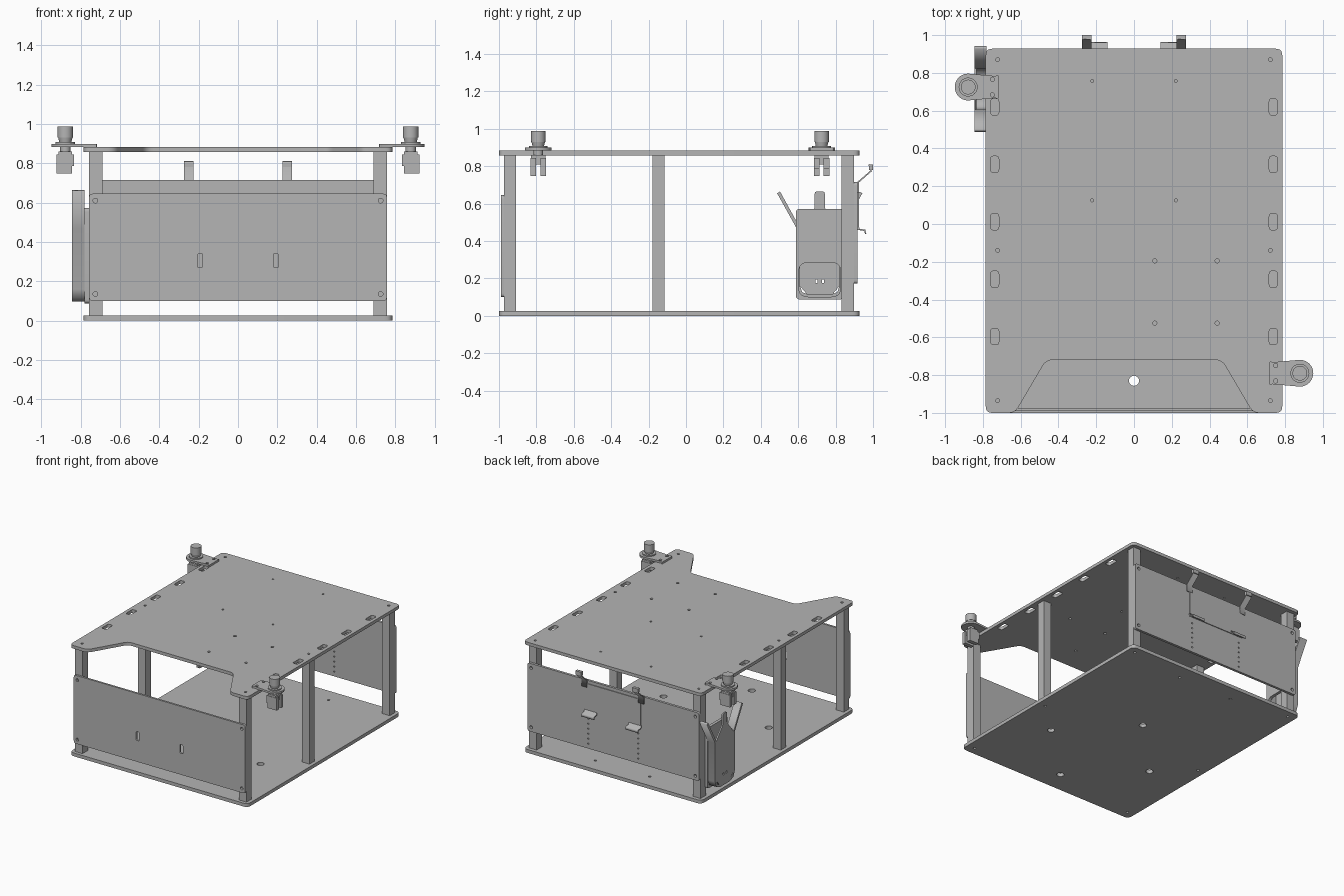
import bpy, bmesh, math
from mathutils import Matrix, Vector

cube = bpy.data.objects.get("Cube")
if cube:
    bpy.data.objects.remove(cube, do_unlink=True)

# One plain grey for every part
GREY = (0.46, 0.46, 0.46, 1)
mat = bpy.data.materials.new("plain grey")
mat.use_nodes = True
mat.diffuse_color = GREY
mat.node_tree.nodes["Principled BSDF"].inputs["Base Color"].default_value = GREY

# Drawing planes: two in-plane directions, and the index of the depth axis
X, Y, Z = Vector((1, 0, 0)), Vector((0, 1, 0)), Vector((0, 0, 1))
PLANES = {"XY": (X, Y, 2), "XZ": (X, Z, 1), "YZ": (Y, Z, 0)}


def add_mesh(name, bm):
    bmesh.ops.remove_doubles(bm, verts=bm.verts, dist=1e-5)
    bmesh.ops.recalc_face_normals(bm, faces=bm.faces)
    mesh = bpy.data.meshes.new(name)
    bm.to_mesh(mesh)
    bm.free()
    mesh.materials.append(mat)
    ob = bpy.data.objects.new(name, mesh)
    bpy.context.collection.objects.link(ob)
    return ob


def box(name, x, y, z):
    bm = bmesh.new()
    bmesh.ops.create_cube(bm, size=1)
    for v in bm.verts:
        v.co = [(r[0] + r[1]) / 2 + c * (r[1] - r[0]) for r, c in zip((x, y, z), v.co)]
    return add_mesh(name, bm)


def lathe(name, x, y, steps):
    """Stack of (radius below, radius above, z below, z above)."""
    bm = bmesh.new()
    for r1, r2, z1, z2 in steps:
        bmesh.ops.create_cone(bm, cap_ends=True, segments=32, radius1=r1, radius2=r2, depth=z2 - z1,
                              matrix=Matrix.Translation((x, y, (z1 + z2) / 2)))
    ob = add_mesh(name, bm)
    bpy.ops.object.select_all(action="DESELECT")
    ob.select_set(True)
    bpy.context.view_layer.objects.active = ob
    bpy.ops.object.shade_smooth_by_angle(angle=math.radians(30))


def rounded(points, radius, steps=5):
    """Polygon with every corner eased by a small curve."""
    out = []
    pts = [Vector(p) for p in points]
    for i, p in enumerate(pts):
        a = p + (pts[i - 1] - p).normalized() * radius
        b = p + (pts[(i + 1) % len(pts)] - p).normalized() * radius
        for k in range(steps + 1):
            t = k / steps
            out.append(a * (1 - t) ** 2 + p * 2 * t * (1 - t) + b * t * t)
    return out


def rect(u0, u1, v0, v1, radius=0.0):
    pts = [(u0, v0), (u1, v0), (u1, v1), (u0, v1)]
    return rounded(pts, radius) if radius else pts


def circle(u, v, r, n=16):
    return [(u + r * math.cos(k * math.tau / n), v + r * math.sin(k * math.tau / n)) for k in range(n)]


def slot(u, v, w, h):
    return rect(u - w / 2, u + w / 2, v - h / 2, v + h / 2, w * 0.35)


def ribbon(path, t):
    """Outline of a bent sheet of thickness t along a path."""
    pts = [Vector(p) for p in path]
    left, right = [], []
    for i, p in enumerate(pts):
        d = (pts[min(i + 1, len(pts) - 1)] - pts[max(i - 1, 0)]).normalized()
        n = Vector((-d.y, d.x)) * t / 2
        left.append(p + n)
        right.append(p - n)
    return left + right[::-1]


def sheet(name, plane, outline, lo, hi, holes=()):
    """Flat outline with holes, extruded from lo to hi along the depth axis."""
    u, v, axis = PLANES[plane]
    curve = bpy.data.curves.new(name, "CURVE")
    curve.dimensions = "2D"
    curve.fill_mode = "BOTH"
    curve.extrude = (hi - lo) / 2
    for loop in [outline, *holes]:
        sp = curve.splines.new("POLY")
        sp.points.add(len(loop) - 1)
        for pt, co in zip(sp.points, loop):
            pt.co = (co[0], co[1], 0, 1)
        sp.use_cyclic_u = True
    tmp = bpy.data.objects.new(name + "_outline", curve)
    bpy.context.collection.objects.link(tmp)
    deps = bpy.context.evaluated_depsgraph_get()
    mesh = bpy.data.meshes.new_from_object(tmp.evaluated_get(deps))
    bm = bmesh.new()
    bm.from_mesh(mesh)
    bpy.data.objects.remove(tmp, do_unlink=True)
    bpy.data.meshes.remove(mesh)
    m = Matrix((u, v, u.cross(v))).transposed().to_4x4()
    m.translation[axis] = (lo + hi) / 2
    bm.transform(m)
    return add_mesh(name, bm)


SIDES = (-1, 1)
W, FRONT, BACK = 0.785, -1.0, 0.928
screws = [circle(s * 0.722, y, 0.01) for s in SIDES for y in (-0.935, -0.14, 0.87)]

# Base plate
floor_holes = [circle(x, y, 0.027) for x, y in ((0, -0.83), (-0.465, -0.38), (0.465, -0.38), (0, 0.1))]
floor_holes += [circle(s * 0.24, 0.8, 0.01) for s in SIDES]
sheet("base_plate", "XY", rect(-W, W, FRONT, BACK, 0.04), 0, 0.027, screws + floor_holes)

# Top plate with a tapered notch at the front
outline = [(-W, FRONT), (-0.63, FRONT), (-0.465, -0.72), (0.465, -0.72),
           (0.63, FRONT), (W, FRONT), (W, BACK), (-W, BACK)]
slots = [slot(s * 0.737, 0.62 - 0.304 * k, 0.042, 0.086) for s in SIDES for k in range(5)]
pins = [circle(s * 0.222, y, 0.008) for s in SIDES for y in (0.125, 0.757)]
mounts = [circle(x, y, 0.011) for x in (0.11, 0.44) for y in (-0.195, -0.525)]
sheet("top_plate", "XY", rounded(outline, 0.035), 0.858, 0.883, screws + slots + pins + mounts)

# Six posts
for s, side in zip(SIDES, ("right", "left")):
    for place, y in (("front", -0.941), ("middle", -0.147), ("rear", 0.865)):
        box(f"{place}_{side}_post", sorted((s * 0.69, s * 0.757)), (y - 0.033, y + 0.033), (0.027, 0.858))


# Front and rear panels
def corner_holes(z0, z1):
    return [circle(s * 0.725, z, 0.012) for s in SIDES for z in (z0 + 0.035, z1 - 0.035)]


sheet("front_panel", "XZ", rect(-0.757, 0.757, 0.1, 0.645, 0.02), -0.99, -0.974,
      corner_holes(0.1, 0.645) + [slot(s * 0.193, 0.305, 0.027, 0.07) for s in SIDES])
dots = [circle(s * 0.22, 0.21 + 0.04 * k, 0.006, 8) for s in SIDES for k in range(6)]
sheet("rear_panel", "XZ", rect(-0.757, 0.757, 0.172, 0.715, 0.02), 0.898, 0.918,
      corner_holes(0.172, 0.715) + dots)

# Rear holder: thin backing, upper hooks and lower lips
box("holder_backing", (-0.245, 0.245), (0.918, 0.924), (0.46, 0.69))
for s, side in zip(SIDES, ("right", "left")):
    x0, x1 = sorted((s * 0.225, s * 0.275))
    sheet(f"{side}_hook", "YZ", ribbon([(0.921, 0.66), (0.921, 0.715), (0.99, 0.775), (0.978, 0.81)], 0.008), x0, x1)
    box(f"{side}_hook_tip", (x0, x1), (0.978, 1.0), (0.78, 0.81))
    x0, x1 = sorted((s * 0.14, s * 0.25))
    sheet(f"{side}_lip", "YZ", ribbon([(0.921, 0.48), (0.925, 0.462), (0.957, 0.457), (0.96, 0.438)], 0.008), x0, x1)

# Side cradle: back plate with a window, bent strap, outer face with a tab
mid = 0.715
sheet("cradle_back", "YZ", rect(0.588, 0.842, 0.088, 0.572, 0.02), -0.78, -0.757,
      [rect(0.603, 0.827, 0.102, 0.285, 0.05)])
half = [(0.22, 0.66), (0.115, 0.47), (0.115, 0.16), (0.1, 0.12), (0.06, 0.105)]
strap = [(mid - d, z) for d, z in half] + [(mid + d, z) for d, z in half[::-1]]
sheet("cradle_strap", "YZ", ribbon(strap, 0.018), -0.845, -0.78)
face = [(0.6, 0.47), (0.6, 0.17), (0.66, 0.1), (0.77, 0.1), (0.83, 0.17), (0.83, 0.47),
        (0.742, 0.575), (0.742, 0.665), (0.688, 0.665), (0.688, 0.575)]
sheet("cradle_face", "YZ", rounded(face, 0.012, 2), -0.845, -0.833,
      [slot(mid + d, 0.185, 0.011, 0.02) for d in (-0.018, 0.018)])


# Corner latches: rounded tab, knob, collar and forked lower body
def latch(name, s, y):
    cx = s * 0.878
    arc = [(cx + s * 0.071 * math.cos(a), y + 0.071 * math.sin(a))
           for a in (math.pi * (k / 20 - 0.5) for k in range(21))]
    tab = rounded([(s * 0.717, y + 0.071), (s * 0.717, y - 0.071), (s * 0.8, y)], 0.02)
    tab = arc + tab[:12]
    sheet(name + "_tab", "XY", tab, 0.883, 0.899,
          [circle(s * 0.75, y + d, 0.011) for d in (-0.041, 0.041)])
    lathe(name + "_knob", cx, y, [(0.05, 0.05, 0.899, 0.908), (0.031, 0.036, 0.908, 0.93),
                                  (0.039, 0.039, 0.93, 0.987), (0.026, 0.026, 0.85, 0.883)])
    box(name + "_body", (cx - 0.035, cx + 0.035), (y - 0.038, y + 0.038), (0.81, 0.86))
    for d in (-0.026, 0.026):
        box(name + "_fork", (cx - 0.045, cx + 0.045), (y + d - 0.015, y + d + 0.015), (0.785, 0.845))
        box(name + "_fork_end", sorted((cx - s * 0.035, cx + s * 0.045)),
            (y + d - 0.015, y + d + 0.015), (0.747, 0.785))


latch("front_left_latch", 1, -0.79)
latch("rear_right_latch", -1, 0.725)
